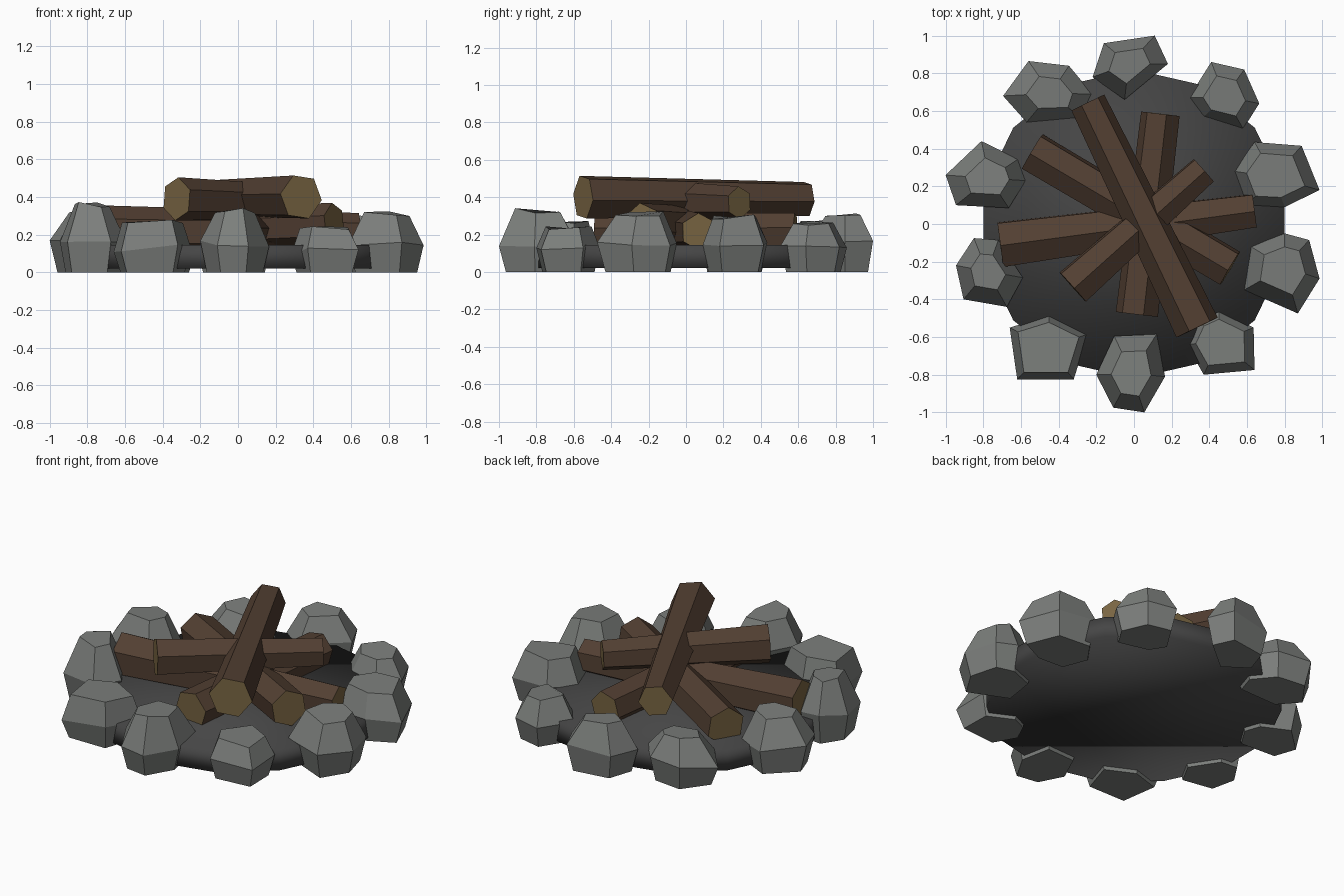
import bpy, bmesh, math, random
from mathutils import Vector

if "Cube" in bpy.data.objects:
    bpy.data.objects.remove(bpy.data.objects["Cube"])

random.seed(4)


def material(name, rgb):
    m = bpy.data.materials.new(name)
    m.diffuse_color = (*rgb, 1)
    m.use_nodes = True
    m.node_tree.nodes["Principled BSDF"].inputs["Base Color"].default_value = m.diffuse_color
    return m


STONE = material("stone_grey", (0.20, 0.21, 0.20))
BARK = material("bark_brown", (0.085, 0.05, 0.032))
CUT = material("cut_wood", (0.19, 0.13, 0.055))
ASH = material("ash_dark", (0.06, 0.06, 0.06))


def finish(bm, name, *mats):
    bmesh.ops.recalc_face_normals(bm, faces=bm.faces[:])
    me = bpy.data.meshes.new(name)
    bm.to_mesh(me)
    bm.free()
    for m in mats:
        me.materials.append(m)
    ob = bpy.data.objects.new(name, me)
    bpy.context.collection.objects.link(ob)
    return ob


def loft(bm, rings):
    """Skin a stack of equal rings and cap both ends."""
    rings = [[bm.verts.new(p) for p in r] for r in rings]
    n = len(rings[0])
    for a, b in zip(rings, rings[1:]):
        for i in range(n):
            bm.faces.new((a[i], a[(i + 1) % n], b[(i + 1) % n], b[i]))
    return [bm.faces.new(rings[0]), bm.faces.new(rings[-1])]


def stone(name, height, top, outline):
    """Faceted rock: small base, wide belt following the outline, flat crown."""
    c = sum((Vector(p) for p in outline), Vector((0, 0))) / len(outline)
    rings = []
    for scale, z, jit in ((0.82, 0, 0), (1, 0.46 * height, 0.02), (top, 0.96 * height, 0.015)):
        ring = []
        for p in outline:
            q = c + (Vector(p) - c) * scale
            ring.append((q.x, q.y, z + random.uniform(-jit, jit)))
        rings.append(ring)
    bm = bmesh.new()
    loft(bm, rings)
    finish(bm, name, STONE)


def log(name, start, end, r1, r2, roll):
    """Six-sided tapered log with pale cut ends."""
    a, b = Vector(start), Vector(end)
    d = (b - a).normalized()
    side = d.cross(Vector((0, 0, 1))).normalized()
    up = side.cross(d)
    angs = [math.radians(60 * i + roll) for i in range(6)]
    rings = [[p + (side * math.cos(t) + up * math.sin(t)) * r for t in angs]
             for p, r in ((a, r1), (b, r2))]
    bm = bmesh.new()
    for cap in loft(bm, rings):
        cap.material_index = 1
    finish(bm, name, BARK, CUT)


# Ash bed: 14-sided smooth-shaded disc
bm = bmesh.new()
loft(bm, [[(0.82 * math.sin(math.tau * i / 14), 0.82 * math.cos(math.tau * i / 14), z)
           for i in range(14)] for z in (0.02, 0.145)])
for f in bm.faces:
    f.smooth = True
finish(bm, "ash_bed", ASH)

# Ring of ten stones
stone("stone_back", 0.325, 0.55,
      [(-.16, .96), (.11, 1.0), (.18, .85), (-.05, .66), (-.22, .78)])
stone("stone_back_right", 0.27, 0.6,
      [(.41, .86), (.585, .82), (.665, .64), (.58, .505), (.36, .56), (.29, .67)])
stone("stone_right_rear", 0.31, 0.68,
      [(.64, .435), (.89, .415), (.985, .18), (.8, .09), (.6, .1), (.53, .28)])
stone("stone_right_front", 0.325, 0.6,
      [(.62, -.12), (.8, -.05), (.93, -.085), (.985, -.29), (.87, -.475), (.585, -.35)])
stone("stone_front_right", 0.24, 0.72,
      [(.34, -.51), (.45, -.46), (.635, -.55), (.64, -.775), (.37, -.8), (.28, -.64)])
stone("stone_front", 0.34, 0.58,
      [(-.105, -.595), (.12, -.585), (.165, -.81), (.055, -1.0), (-.11, -.975), (-.2, -.8)])
stone("stone_front_left", 0.275, 0.78,
      [(-.66, -.55), (-.45, -.485), (-.245, -.585), (-.32, -.825), (-.62, -.825)])
stone("stone_left_front", 0.375, 0.52,
      [(-.85, -.075), (-.72, -.085), (-.59, -.285), (-.675, -.44), (-.905, -.4), (-.945, -.22)])
stone("stone_left_rear", 0.33, 0.55,
      [(-.81, .44), (-.615, .345), (-.575, .23), (-.665, .085), (-.945, .1), (-1.0, .26)])
stone("stone_back_left", 0.28, 0.52,
      [(-.56, .865), (-.345, .84), (-.22, .69), (-.265, .55), (-.57, .54), (-.695, .68)])

# Lower logs lying across the ash
log("log_left_right", (-.71, -.11, .22), (.64, .07, .215), .135, .10, 28)
log("log_front_back", (.015, -.48, .21), (.14, .585, .215), .115, .105, 12)
log("log_diagonal", (-.54, .385, .215), (.51, -.235, .26), .115, .11, 22)

# Two upper logs crossed over the stack
log("log_upper_short", (-.325, -.335, .39), (.37, .285, .37), .115, .088, 25)
log("log_top", (-.245, .645, .39), (.335, -.55, .40), .098, .123, 8)
